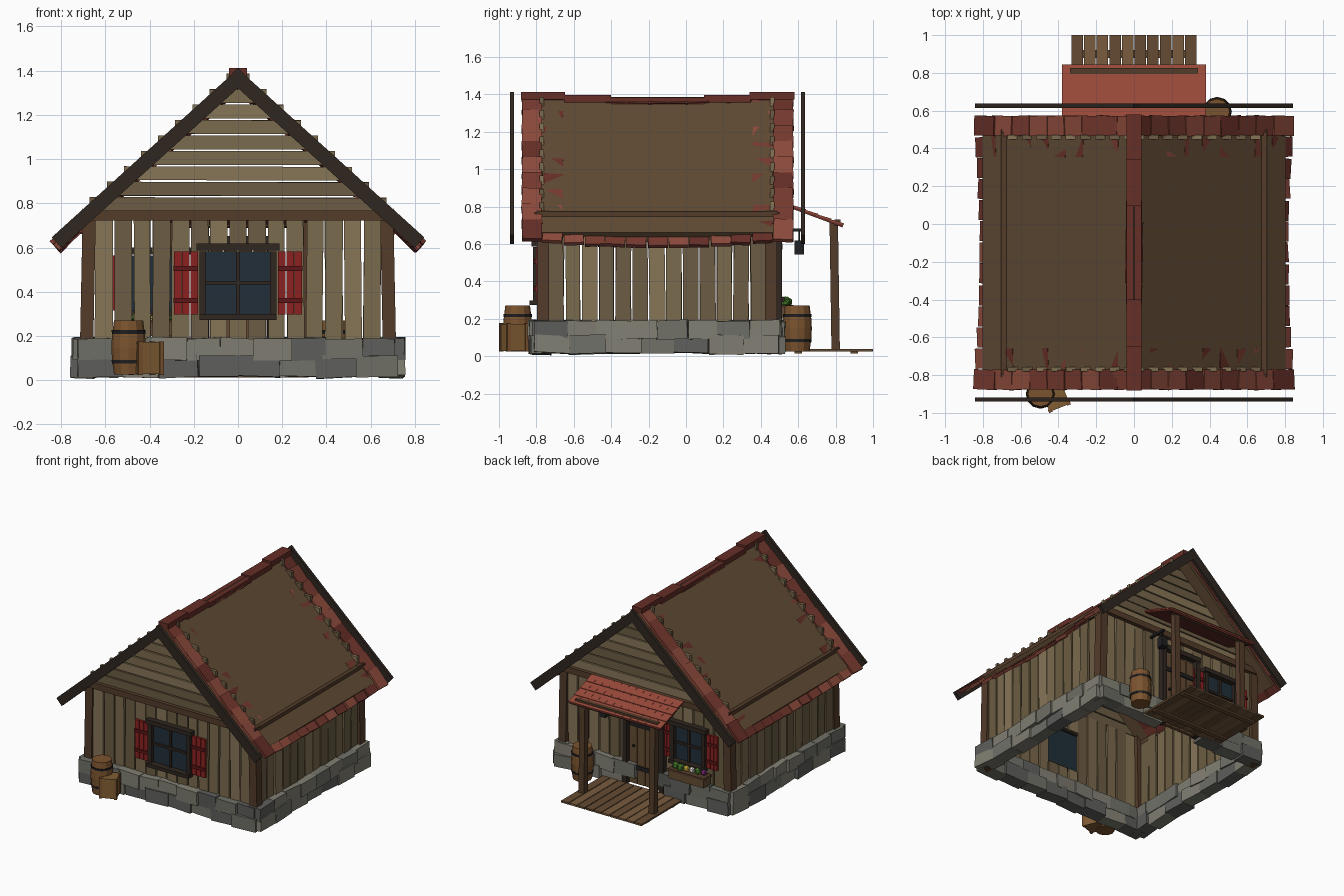
import bpy, bmesh, random
from math import pi, cos, atan, radians
from mathutils import Matrix, Vector

if "Cube" in bpy.data.objects:
    bpy.data.objects.remove(bpy.data.objects["Cube"])

random.seed(7)
rnd = random.uniform
T = Matrix.Translation
R = Matrix.Rotation
I = Matrix.Identity(4)

COL = dict(tan=(122, 106, 78), tan2=(108, 93, 69), tan3=(134, 117, 88), slab=(96, 76, 55),
           stone=(112, 112, 104), stone2=(94, 95, 92), stone3=(128, 126, 114), red=(140, 38, 38),
           darkred=(95, 28, 28), tile=(118, 60, 50), tile2=(102, 50, 43), tile3=(140, 76, 62),
           dark=(50, 42, 37), post=(84, 62, 46), barrel=(122, 84, 50), crate=(128, 94, 55),
           deck=(120, 92, 64), deck2=(100, 76, 53), porch=(150, 74, 60), glass=(38, 50, 60),
           iron=(36, 36, 38), green=(70, 120, 45), yellow=(225, 190, 70), purple=(130, 50, 130),
           white=(225, 220, 210))
MATS = {}
def mat(n):
    if n not in MATS:
        m = bpy.data.materials.new(n)
        m.diffuse_color = [(c / 255) ** 2.2 for c in COL[n]] + [1]
        m.use_nodes = True
        m.node_tree.nodes["Principled BSDF"].inputs["Base Color"].default_value = m.diffuse_color
        MATS[n] = m
    return MATS[n]

class Part:
    """Collects pieces into one named object."""
    def __init__(self, name, m=I):
        self.name, self.m, self.bm, self.mats = name, m, bmesh.new(), []
    def paint(self, faces, col):
        if col not in self.mats:
            self.mats.append(col)
        for f in faces:
            f.material_index = self.mats.index(col)
    def box(self, c, s, col, rot=I):
        M = self.m @ T(c) @ rot @ Matrix.Diagonal((*s, 1))
        vs = bmesh.ops.create_cube(self.bm, size=1, matrix=M)['verts']
        self.paint({f for v in vs for f in v.link_faces}, col)
    def ball(self, c, r, col):
        vs = bmesh.ops.create_icosphere(self.bm, subdivisions=1, radius=r, matrix=self.m @ T(c))['verts']
        self.paint({f for v in vs for f in v.link_faces}, col)
    def lathe(self, prof, col, n=12):
        rings = [[self.bm.verts.new(self.m @ R(2 * pi * i / n, 4, 'Z') @ Vector((r, 0, z)))
                  for i in range(n)] for r, z in prof]
        fs = [self.bm.faces.new((a[i], a[(i + 1) % n], b[(i + 1) % n], b[i]))
              for a, b in zip(rings, rings[1:]) for i in range(n)]
        fs += [self.bm.faces.new(rings[0][::-1]), self.bm.faces.new(rings[-1])]
        self.paint(fs, col)
    def done(self):
        me = bpy.data.meshes.new(self.name)
        self.bm.to_mesh(me)
        self.bm.free()
        for c in self.mats:
            me.materials.append(mat(c))
        bpy.context.collection.objects.link(bpy.data.objects.new(self.name, me))

def pick(base):
    return random.choice([base, base + '2', base + '3'])

# Wall frames: local x along the wall, local y outward
YC = -0.155
WALLS = dict(front=(T((0, -.77, 0)) @ R(pi, 4, 'Z'), 1.30), back=(T((0, .46, 0)), 1.30),
             right=(T((.685, YC, 0)) @ R(-pi / 2, 4, 'Z'), 1.17),
             left=(T((-.685, YC, 0)) @ R(pi / 2, 4, 'Z'), 1.17))
# Openings: (centre x, half width, z low, z high)
HOLES = dict(front=[(0, .15, .29, .60)], back=[(-.365, .125, .30, .58), (0, .14, 0, .61)])

for side, (M, L) in WALLS.items():
    # Vertical planks, split around openings
    p = Part(side + '_wall_planks', M)
    n = round(L / .087)
    for i in range(n):
        x = (i + .5) / n * L - L / 2
        spans = [(.10, .765)]
        for cx, hw, lo, hi in HOLES.get(side, []):
            if abs(x - cx) < hw + .02:
                spans = [(.10, lo), (hi, .765)] if lo > .1 else [(hi, .765)]
        for lo, hi in spans:
            tilt = R(rnd(-.014, .014), 4, 'Y') if hi - lo > .5 else I
            p.box((x, rnd(-.004, .004), (lo + hi) / 2), (L / n - rnd(.004, .014), .024, hi - lo), pick('tan'), tilt)
    p.done()
    # Two courses of rough stones
    p = Part(side + '_foundation', M)
    for row in range(2):
        n = round(L / .17) + row
        LL = L + .13
        for i in range(n):
            x = (i + .5) / n * LL - LL / 2
            if side == 'back' and abs(x) < .14:
                continue
            rot = R(rnd(-.06, .06), 4, 'Y') @ R(rnd(-.08, .08), 4, 'Z') @ R(rnd(-.05, .05), 4, 'X')
            p.box((x, rnd(.0, .02), .063 + .078 * row), (LL / n + rnd(-.01, .025), rnd(.09, .11), rnd(.09, .105)),
                  pick('stone'), rot)
    p.done()

# Corner posts and beams
p = Part('corner_posts')
for x in (-.68, .68):
    for y in (-.765, .455):
        p.box((x, y, .395), (.06, .065, .76), 'post', R(-.02 if x > 0 else .02, 4, 'Y'))
p.done()
p = Part('wall_beams')
for x in (-.69, .69):
    p.box((x, YC, .738), (.03, 1.27, .07), 'post')
for y in (-.79, .48):
    p.box((0, y, .745), (1.41, .04, .045), 'post')
p.done()

# Gable boards, stepping slightly through the roof
for name, y in (('front_gable', -.77), ('back_gable', .46)):
    p = Part(name)
    for i in range(9):
        z = .795 + .07 * i
        half = max((1.435 - z - .033) / .905, .03)
        p.box((0, y, z), (2 * half, .024, .062), pick('tan'), R(rnd(-.004, .004), 4, 'Y'))
    p.done()

# Roof: straight slab, sagging tiles, barge boards; local x runs down the slope
A = atan(.905)
for side, a in (('right', 0), ('left', pi)):
    M = T((0, -.152, 1.385)) @ R(a, 4, 'Z') @ R(A, 4, 'Y')
    p = Part(side + '_roof_slab', M)
    p.box((.54, 0, -.015), (1.08, 1.43, .03), 'slab')
    p.done()
    p = Part(side + '_roof_tiles', M)
    for r in range(9):
        for c in range(13):
            y = (c - 6) * .112
            sag = -.055 * cos(pi * y / 1.5)
            rot = R(rnd(-.05, .05), 4, 'X') @ R(.05 + rnd(-.05, .03), 4, 'Y') @ R(rnd(-.06, .06), 4, 'Z')
            p.box((.062 + r * .125, y, .008 + sag), (.15, .106, .022), pick('tile'), rot)
    p.done()
    p = Part(side + '_barge_boards', M)
    for y in (-.778, .778):
        p.box((.55, y, -.015), (1.14, .022, .065), 'dark')
    p.done()

# Ridge caps, lower in the middle
p = Part('ridge_caps')
for y, z, l in ((-.765, 1.392, .235), (-.525, 1.376, .25), (-.15, 1.364, .5), (.22, 1.376, .25), (.46, 1.392, .24)):
    p.box((0, y, z), (.08, l, .038), 'tile2')
p.done()

def window(name, M, cx, cz, w, h):
    """Glass, frame with cross bars, and a pair of slatted shutters."""
    M = M @ T((cx, 0, cz))
    p = Part(name + '_glass', M)
    p.box((0, .012, 0), (w, .012, h), 'glass')
    p.done()
    p = Part(name + '_frame', M)
    for s in (-1, 1):
        p.box((s * (w / 2 + .01), .022, 0), (.03, .05, h), 'dark')
    p.box((0, .025, h / 2 + .02), (w + .075, .06, .032), 'dark')
    p.box((0, .032, -h / 2 - .012), (w + .05, .07, .026), 'dark')
    p.box((0, .022, 0), (.016, .022, h), 'dark')
    p.box((0, .022, 0), (w, .022, .016), 'dark')
    p.done()
    p = Part(name + '_shutters', M)
    sw = w * .37
    for s in (-1, 1):
        x0 = s * (w / 2 + .03 + sw / 2)
        for k in (-1, 0, 1):
            p.box((x0 + k * sw / 3, .024, 0), (sw / 3 - .003, .018, h), 'red')
        for z in (-.28 * h, .23 * h):
            p.box((x0, .037, z), (sw, .012, .022), 'darkred')
    p.done()

window('front_window', WALLS['front'][0], 0, .44, .30, .285)
window('back_window', WALLS['back'][0], -.365, .44, .24, .25)

# Door
p = Part('door')
for i in range(4):
    p.box(((i - 1.5) * .066, .468, .32), (.06, .024, .57), 'deck2')
for z in (.16, .48):
    p.box((0, .484, z), (.25, .012, .03), 'iron')
p.ball((.09, .49, .32), .012, 'iron')
p.done()
p = Part('door_frame')
for x in (-.15, .15):
    p.box((x, .482, .33), (.036, .06, .6), 'dark')
p.box((0, .482, .635), (.35, .065, .036), 'dark')
p.done()

# Porch: deck, posts, beam, stepped roof
p = Part('porch_deck')
for i in range(10):
    p.box(((i - 4.5) * .067, .755, .032), (.061, .49, .014), random.choice(['deck', 'deck2']))
for y in (.6, .9):
    p.box((0, y, .019), (.64, .04, .012), 'deck2')
p.done()
p = Part('porch_posts')
for x in (-.29, .29):
    p.box((x, .795, .38), (.045, .045, .69), 'post', R(.015, 4, 'X'))
p.box((0, .81, .712), (.68, .03, .035), 'post')
p.done()
p = Part('porch_roof', T((0, .705, .752)) @ R(-atan(.1 / .27), 4, 'X'))
p.box((0, 0, -.008), (.75, .29, .012), 'tile2')
for r in range(4):
    for c in range(12):
        p.box(((c - 5.5) * .0635, -.109 + r * .0725, .002), (.0625, .076, .01), 'porch', R(.06, 4, 'X'))
p.done()

# Lantern on a bracket
p = Part('lantern')
p.box((.25, .55, .675), (.016, .14, .016), 'iron')
p.box((.25, .605, .64), (.008, .008, .06), 'iron')
p.box((.25, .605, .58), (.05, .05, .075), 'iron')
p.done()

# Barrels and crate
for name, x, y in (('front_barrel', -.495, -.90), ('back_barrel', .44, .595)):
    p = Part(name, T((x, y, .025)))
    p.lathe([(.066, 0), (.075, .07), (.078, .123), (.075, .175), (.066, .245)], 'barrel')
    for z in (.05, .185):
        p.lathe([(.0755, z), (.0765, z + .016)], 'iron')
    p.done()
p = Part('crate', T((-.415, -.92, .1)) @ R(radians(22), 4, 'Z'))
p.box((0, 0, 0), (.115, .115, .145), 'crate')
for sx in (-1, 1):
    for sy in (-1, 1):
        p.box((sx * .052, sy * .052, 0), (.02, .02, .152), 'barrel')
p.done()

# Flower box
p = Part('flower_box', T((-.40, .53, .235)))
p.box((0, 0, 0), (.29, .08, .07), 'deck2')
p.box((0, 0, .03), (.30, .09, .016), 'post')
for i, col in enumerate(('purple', 'green', 'white', 'yellow', 'green', 'green')):
    p.ball((-.11 + i * .044, rnd(-.012, .012), .055), .03 if col == 'green' else .024, col)
p.done()
